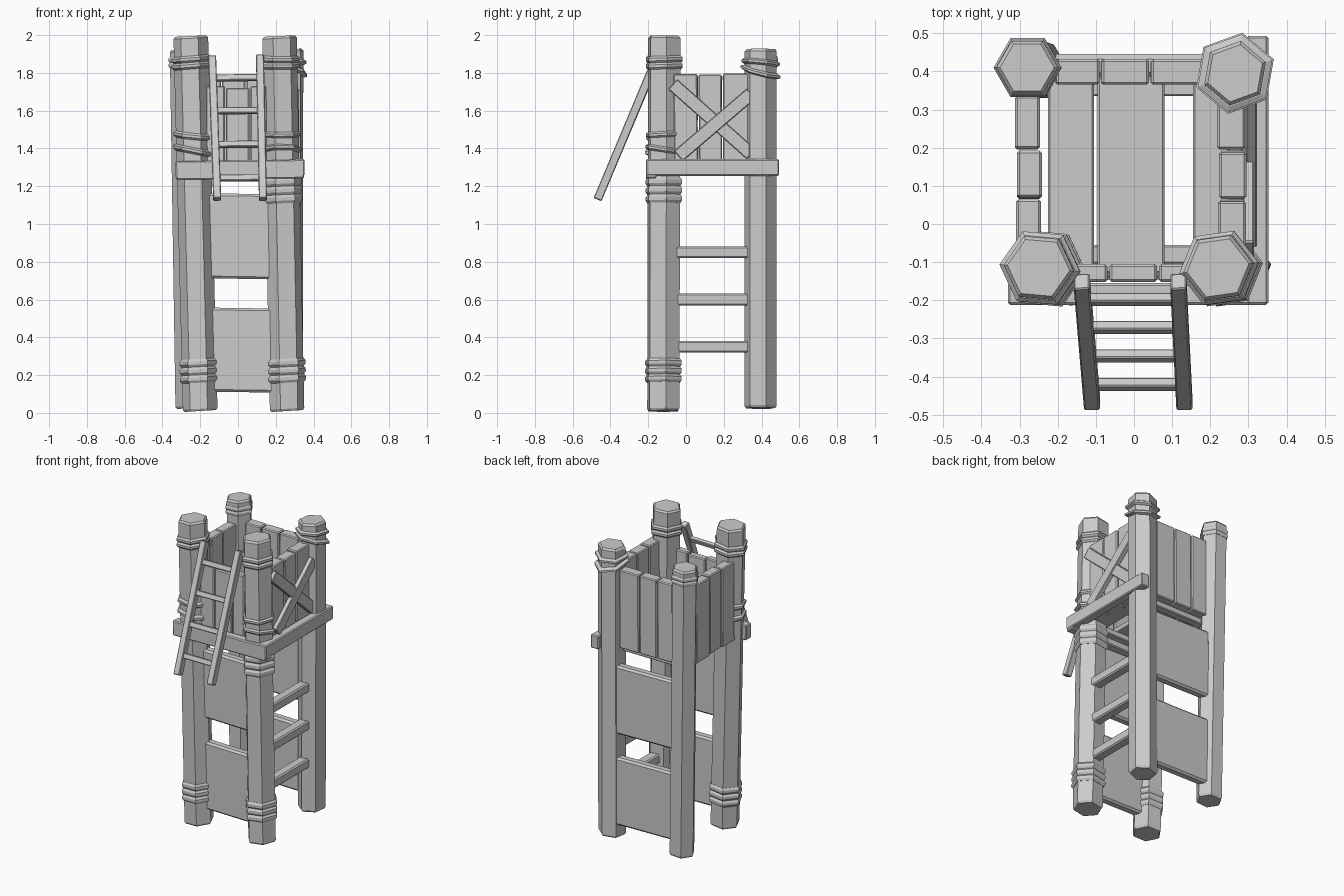
import bpy, bmesh, math, random
from mathutils import Vector, Matrix

if "Cube" in bpy.data.objects:
    bpy.data.objects.remove(bpy.data.objects["Cube"])

random.seed(4)


def finish(name, bm):
    bmesh.ops.recalc_face_normals(bm, faces=bm.faces)
    me = bpy.data.meshes.new(name)
    bm.to_mesh(me)
    bm.free()
    ob = bpy.data.objects.new(name, me)
    bpy.context.collection.objects.link(ob)
    return ob


def box(name, lo, hi, bevel=0.005, tilt=0.0, axis='Y'):
    """Chamfered box between two corners, optionally tilted a little."""
    lo, hi = Vector(lo), Vector(hi)
    bm = bmesh.new()
    bmesh.ops.create_cube(bm, size=1, matrix=Matrix.Diagonal((*(hi - lo), 1)))
    bmesh.ops.bevel(bm, geom=bm.edges[:], offset=bevel, segments=1, affect='EDGES')
    m = Matrix.Translation((lo + hi) / 2) @ Matrix.Rotation(tilt, 4, axis)
    bmesh.ops.transform(bm, matrix=m, verts=bm.verts)
    return finish(name, bm)


def bar(name, a, b, width, depth, normal):
    """Chamfered bar from a to b; depth is measured along normal."""
    a, b = Vector(a), Vector(b)
    z = (b - a).normalized()
    x = z.cross(Vector(normal)).normalized()
    y = z.cross(x)
    bm = bmesh.new()
    bmesh.ops.create_cube(bm, size=1, matrix=Matrix.Diagonal((width, depth, (b - a).length, 1)))
    bmesh.ops.bevel(bm, geom=bm.edges[:], offset=0.004, segments=1, affect='EDGES')
    m = Matrix.Translation((a + b) / 2) @ Matrix((x, y, z)).transposed().to_4x4()
    bmesh.ops.transform(bm, matrix=m, verts=bm.verts)
    return finish(name, bm)


def hex_loft(name, rows, turn):
    """Six-sided solid through rows of (centre, radius, slope x, slope y)."""
    bm = bmesh.new()
    rings = []
    for c, r, sx, sy in rows:
        ring = []
        for i in range(6):
            a = math.radians(turn + 60 * i)
            dx, dy = r * math.cos(a), r * math.sin(a)
            ring.append(bm.verts.new((c[0] + dx, c[1] + dy, c[2] + sx * dx + sy * dy)))
        rings.append(ring)
    for p, q in zip(rings, rings[1:]):
        for i in range(6):
            bm.faces.new((p[i], p[(i + 1) % 6], q[(i + 1) % 6], q[i]))
    bm.faces.new(rings[0][::-1])
    bm.faces.new(rings[-1])
    return finish(name, bm)


# Corner posts: bottom xyz, top xyz, radius, turn,
# wraps as (z, number of ridges, ridge height, extra radius, slope x, slope y)
posts = {
    'front_left': ((-0.20, -0.12, 0.01), (-0.25, -0.115, 1.995), 0.092, -5,
                   [(0.16, 3, 0.042, 0.012, 0.06, 0), (1.37, 1, 0.035, 0.018, -0.2, 0),
                    (1.45, 1, 0.035, 0.014, -0.1, 0.05), (1.82, 2, 0.035, 0.014, 0.08, 0)]),
    'front_right': ((0.26, -0.12, 0.01), (0.22, -0.115, 1.995), 0.092, 8,
                    [(0.16, 3, 0.042, 0.012, 0.06, 0), (1.11, 3, 0.045, 0.012, 0.05, 0),
                     (1.38, 1, 0.03, 0.015, 0, -0.15), (1.46, 1, 0.03, 0.012, 0, 0.05),
                     (1.82, 2, 0.035, 0.013, 0, 0.03)]),
    'back_left': ((-0.25, 0.40, 0.025), (-0.28, 0.41, 1.925), 0.081, 0,
                  [(1.83, 2, 0.028, 0.008, 0.05, 0)]),
    'back_right': ((0.262, 0.395, 0.025), (0.265, 0.395, 1.925), 0.086, 20,
                   [(1.79, 1, 0.03, 0.022, -0.1, -0.25), (1.84, 1, 0.03, 0.018, 0.05, -0.1)]),
}
for key, (bot, top, r, turn, wraps) in posts.items():
    bot, top = Vector(bot), Vector(top)
    up = (top - bot).normalized() * 0.012
    hex_loft(key + '_post', [(bot, r - 0.008, 0.06, 0), (bot + up, r, 0.06, 0),
                             (top - up, r, 0.05, 0), (top, r - 0.01, 0.05, 0)], turn)
    for n, (z, count, h, extra, sx, sy) in enumerate(wraps):
        rows = []
        for k in range(count):
            for f, e in ((0, 0.002), (0.3, extra), (0.7, extra), (1, 0.002)):
                zz = z + h * (k + f)
                rows.append((bot.lerp(top, (zz - bot.z) / (top.z - bot.z)), r + e, sx, sy))
        hex_loft(f'{key}_wrap_{n}', rows, turn)

# Lower panels between the posts, front and back
for side, y0, y1 in (('front', -0.145, -0.085), ('back', 0.385, 0.445)):
    for n, (z0, z1) in enumerate(((0.11, 0.555), (0.71, 1.16))):
        box(f'{side}_panel_{n}', (-0.22, y0, z0), (0.24, y1, z1), 0.012, 0.015)

# Climbing rungs on the right side
for n, z in enumerate((0.35, 0.6, 0.85)):
    box(f'side_rung_{n}', (0.225, -0.10, z - 0.031), (0.29, 0.38, z + 0.031), 0.008)

# Platform beams
box('front_beam', (-0.33, -0.212, 1.238), (0.35, -0.155, 1.337), 0.006, -0.012)
box('right_beam', (0.295, -0.212, 1.255), (0.352, 0.493, 1.343), 0.006)

# Platform floor and joists
for n, (x0, x1) in enumerate(((-0.225, -0.105), (-0.095, 0.08), (0.155, 0.25))):
    box(f'floor_board_{n}', (x0, -0.13, 1.275), (x1, 0.385, 1.31))
for n, y in enumerate((-0.08, 0.36)):
    box(f'floor_joist_{n}', (-0.25, y - 0.025, 1.235), (0.27, y + 0.025, 1.275))

# Upright wall planks round the platform
spans = ((-0.065, 0.062), (0.068, 0.19), (0.196, 0.335))
for n, (a, b) in enumerate(spans):
    j = random.uniform(-0.008, 0.008)
    t = random.uniform(-0.012, 0.012)
    box(f'left_plank_{n}', (-0.305 + j, a, 1.27 + j), (-0.24 + j, b, 1.79 + j), 0.006, t, 'X')
    box(f'right_plank_{n}', (0.225 + j, a, 1.27 - j), (0.295 + j / 2, b, 1.79 - j), 0.006, -t, 'X')
for n, (a, b) in enumerate(((-0.205, -0.092), (-0.086, 0.038), (0.044, 0.185))):
    j = random.uniform(-0.008, 0.008)
    box(f'back_plank_{n}', (a, 0.365, 1.27 + j), (b, 0.432, 1.785 + j), 0.006, j)
for n, (a, b) in enumerate(((-0.17, -0.07), (-0.064, 0.06), (0.066, 0.15))):
    box(f'front_plank_{n}', (a, -0.152, 1.28), (b, -0.105, 1.72 + 0.01 * (n != 1)), 0.006)

# Crossed braces on the right wall
bar('brace_a', (0.307, -0.04, 1.36), (0.307, 0.345, 1.69), 0.07, 0.03, (1, 0, 0))
bar('brace_b', (0.300, -0.07, 1.74), (0.300, 0.345, 1.37), 0.07, 0.03, (1, 0, 0))

# Leaning ladder on the front
lean = Vector((0, -0.92, 0.39))
foot_l, head_l = Vector((-0.110, -0.468, 1.13)), Vector((-0.137, -0.15, 1.885))
foot_r, head_r = Vector((0.132, -0.468, 1.13)), Vector((0.116, -0.15, 1.89))
bar('ladder_rail_left', foot_l, head_l, 0.042, 0.045, lean)
bar('ladder_rail_right', foot_r, head_r, 0.042, 0.045, lean)
for n, t in enumerate((0.15, 0.385, 0.62, 0.85)):
    bar(f'ladder_rung_{n}', foot_l.lerp(head_l, t), foot_r.lerp(head_r, t), 0.034, 0.026, lean)
